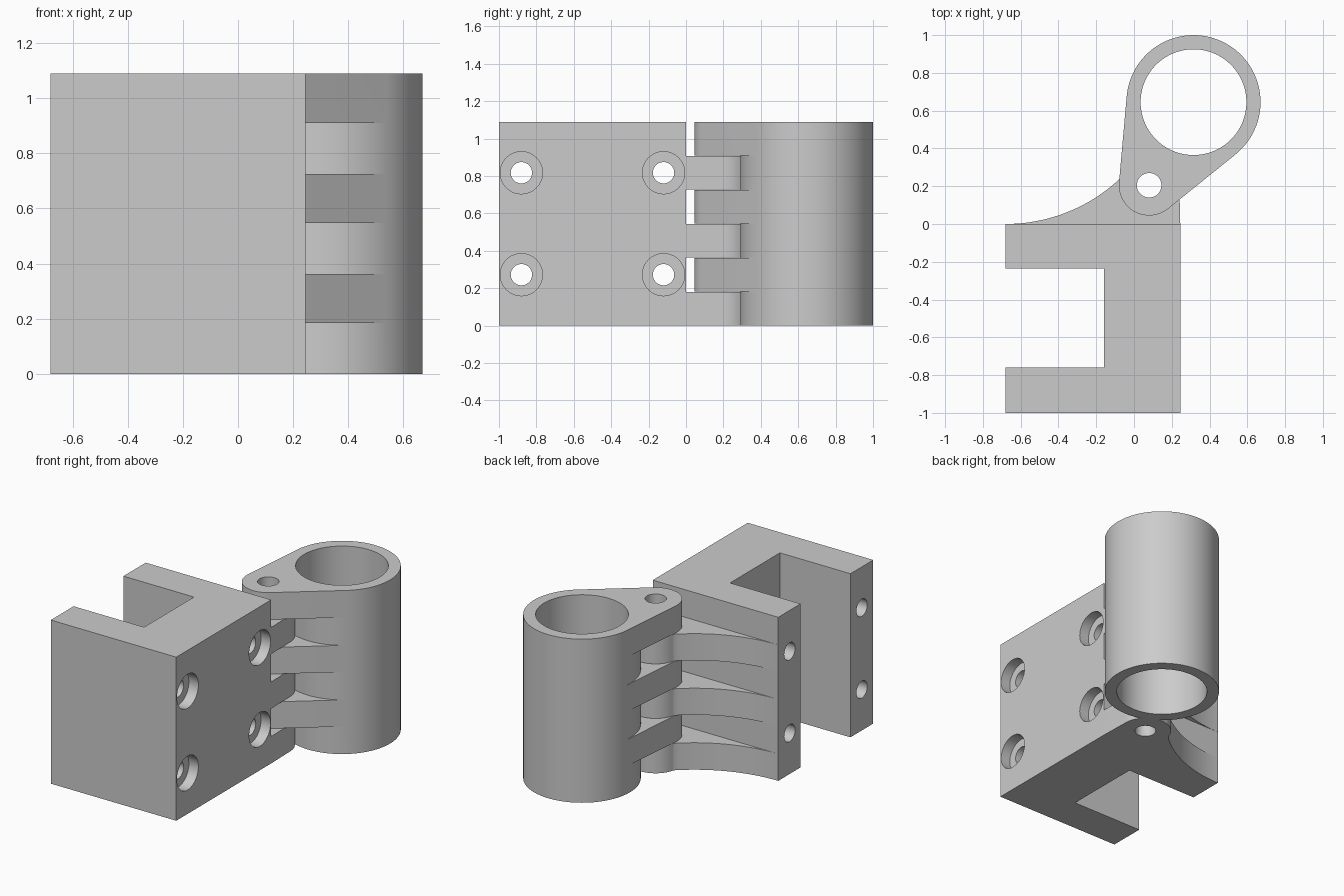
import bpy, bmesh, math
from mathutils import Vector

if "Cube" in bpy.data.objects:
    bpy.data.objects.remove(bpy.data.objects["Cube"])

H = 1.09                        # overall height
STEP = H / 6                    # height of one knuckle
GAP = 0.002                     # clearance between knuckles
PIN, PIN_R, LUG_R = Vector((0.08, 0.205)), 0.065, 0.16
RING, BORE_R, RING_R = Vector((0.315, 0.645)), 0.28, 0.355

grey = bpy.data.materials.new("plain grey")
grey.diffuse_color = (0.6, 0.6, 0.6, 1)
grey.use_nodes = True
grey.node_tree.nodes["Principled BSDF"].inputs["Base Color"].default_value = grey.diffuse_color


def arc(c, r, a0, a1, n):
    """Points along an arc, angles in radians."""
    return [(c[0] + r * math.cos(a0 + (a1 - a0) * i / n),
             c[1] + r * math.sin(a0 + (a1 - a0) * i / n)) for i in range(n + 1)]


def prism(name, pts, z0, z1):
    """Extrude a flat outline from z0 to z1."""
    bm = bmesh.new()
    face = bm.faces.new([bm.verts.new((x, y, z0)) for x, y in pts])
    out = bmesh.ops.extrude_face_region(bm, geom=[face])
    bmesh.ops.translate(bm, vec=(0, 0, z1 - z0),
                        verts=[v for v in out["geom"] if isinstance(v, bmesh.types.BMVert)])
    bmesh.ops.recalc_face_normals(bm, faces=bm.faces)
    me = bpy.data.meshes.new(name)
    bm.to_mesh(me)
    bm.free()
    me.materials.append(grey)
    ob = bpy.data.objects.new(name, me)
    bpy.context.collection.objects.link(ob)
    return ob


def disc(name, c, r, z0, z1, n=64):
    return prism(name, arc(c, r, 0, 2 * math.pi, n)[:-1], z0, z1)


def combine(ob, tool, op):
    """Apply a boolean and discard the tool."""
    mod = ob.modifiers.new(op.lower(), 'BOOLEAN')
    mod.operation, mod.object, mod.solver = op, tool, 'EXACT'
    bpy.context.view_layer.objects.active = ob
    bpy.ops.object.modifier_apply(modifier=mod.name)
    bpy.data.objects.remove(tool)


def finish(ob):
    bpy.ops.object.select_all(action='DESELECT')
    ob.select_set(True)
    bpy.context.view_layer.objects.active = ob
    bpy.ops.object.shade_smooth_by_angle(angle=math.radians(30))


# C-shaped mounting block
L, R = -0.68, 0.245
block = prism("mounting_block", [
    (L, -1), (R, -1), (R, 0), (L, 0), (L, -0.235),
    (-0.16, -0.235), (-0.16, -0.76), (L, -0.76)], 0, H)

# Three curved hinge fingers on the block
SWEEP = 0.883
sweep_end = math.asin(0.6 / SWEEP)
finger = (arc((L, SWEEP), SWEEP, -math.pi / 2, -math.pi / 2 + sweep_end, 20)
          + arc(PIN, LUG_R, math.radians(166), math.radians(-1), 28)
          + [(R, 0)])
for i in (0, 2, 4):
    z0 = i * STEP + (GAP if i else 0)
    combine(block, prism("finger", finger, z0, (i + 1) * STEP - GAP), 'UNION')

# Counterbored bolt holes running along x
for y in (-0.88, -0.12):
    for z in (H / 4, H * 3 / 4):
        for r, x0, x1 in ((0.057, -0.8, 0.4), (0.113, R - 0.07, 0.4)):
            tool = disc("bolt_hole", (-z, y), r, x0, x1, 40)
            tool.rotation_euler = (0, math.pi / 2, 0)
            bpy.context.view_layer.update()
            combine(block, tool, 'DIFFERENCE')

# Clamp barrel with three tapered hinge lugs
axis = (RING - PIN).normalized()
toward = math.atan2(axis.y, axis.x)
spread = math.pi / 2 + math.asin((RING_R - LUG_R) / (RING - PIN).length)
a_left, a_right = toward + spread, toward - spread
barrel = prism("clamp_barrel",
               arc(RING, RING_R, a_right, a_right + 2 * math.pi, 96)[:-1], 0, H)
lug = (arc(PIN, LUG_R, a_left, a_right + 2 * math.pi, 28)
       + [arc(RING, RING_R, a_right, a_right, 1)[0], tuple(RING),
          arc(RING, RING_R, a_left, a_left, 1)[0]])
for i in (1, 3, 5):
    z1 = H if i == 5 else (i + 1) * STEP - GAP
    combine(barrel, prism("lug", lug, i * STEP + GAP, z1), 'UNION')

# Barrel bore and hinge pin hole
combine(barrel, disc("bore", RING, BORE_R, -0.1, H + 0.1, 96), 'DIFFERENCE')
for part in (block, barrel):
    combine(part, disc("pin_hole", PIN, PIN_R, -0.1, H + 0.1, 40), 'DIFFERENCE')
    finish(part)
